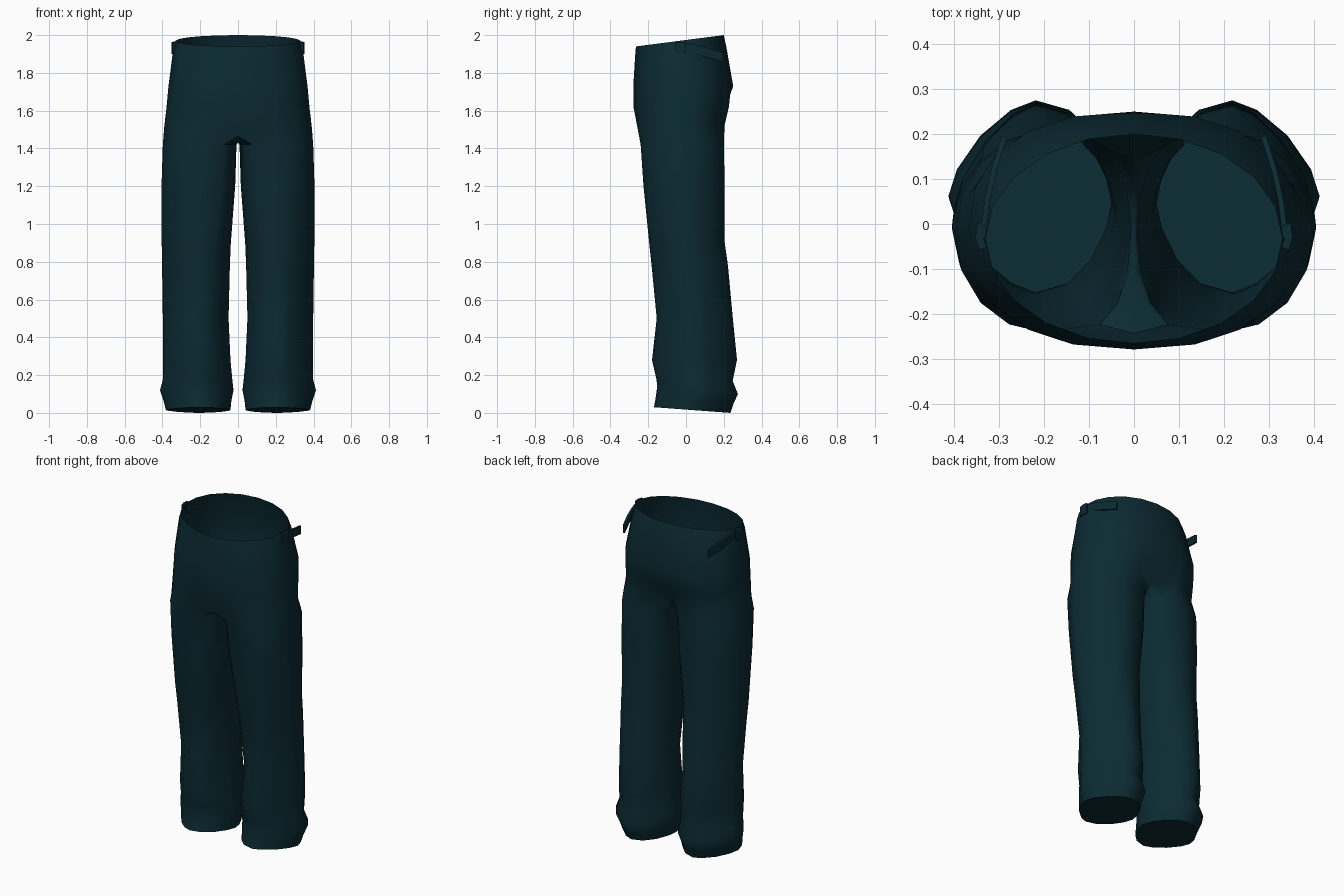
import bpy, bmesh, math
from mathutils import Vector

cube = bpy.data.objects.get("Cube")
if cube:
    bpy.data.objects.remove(cube, do_unlink=True)

teal = bpy.data.materials.new("dark teal cloth")
teal.use_nodes = True
colour = (0.0035, 0.0235, 0.0325, 1)
teal.diffuse_color = colour
bsdf = teal.node_tree.nodes["Principled BSDF"]
bsdf.inputs["Base Color"].default_value = colour
bsdf.inputs["Roughness"].default_value = 0.9

OUTER, INNER = 11, 5      # points round the outside and the inside of a leg


def power(v, p):
    return math.copysign(abs(v) ** p, v)


def ring(bm, angles, x0, x1, yf, yb, zf, zb, p=1.0, inner=1.0):
    """Cross-section tilted from zf to zb: p < 1 is boxy, p > 1 nears a diamond.
    A low inner value flattens the inseam."""
    cx, rx, cy, ry = (x0 + x1) / 2, (x1 - x0) / 2, (yf + yb) / 2, (yb - yf) / 2
    verts = []
    for a in angles:
        c, s = math.cos(a), power(math.sin(a), p)
        c = power(c, p if c > 0 else inner)
        verts.append(bm.verts.new((cx + rx * c, cy + ry * s,
                                   zf + (zb - zf) * (s + 1) / 2)))
    return verts


def bridge(bm, upper, lower, closed=False):
    n = len(upper)
    for i in range(n if closed else n - 1):
        j = (i + 1) % n
        bm.faces.new((upper[i], lower[i], lower[j], upper[j]))


def finish(name, bm, angle):
    mesh = bpy.data.meshes.new(name)
    bm.to_mesh(mesh)
    bm.free()
    mesh.materials.append(teal)
    obj = bpy.data.objects.new(name, mesh)
    bpy.context.collection.objects.link(obj)
    bpy.ops.object.select_all(action='DESELECT')
    obj.select_set(True)
    bpy.context.view_layer.objects.active = obj
    bpy.ops.object.shade_smooth_by_angle(angle=math.radians(angle))
    mirror = obj.modifiers.new("Mirror", 'MIRROR')
    mirror.use_clip = True
    mirror.merge_threshold = 0.0005


# Hips: half rings from the front centre round the side to the back centre
bm = bmesh.new()
half = [-math.pi / 2 + math.pi * i / (OUTER - 1) for i in range(OUTER)]
hips = [  # outer x, front y, back y, front z, back z, roundness
    (.33, -.265, .20, 1.94, 2.0, 1.0),
    (.344, -.269, .213, 1.895, 1.94, .95),
    (.368, -.279, .25, 1.73, 1.73, .85),
    (.378, -.278, .238, 1.62, 1.62, .88),
    (.39, -.27, .215, 1.52, 1.52, .94),
]
rows = [ring(bm, half, -x, x, yf, yb, zf, zb, p) for x, yf, yb, zf, zb, p in hips]
for row in rows:
    row[0].co.x = row[-1].co.x = 0
rows[-1][0].co.y, rows[-1][-1].co.y = -.243, .14    # cleft above the crotch
rows[-1][0].co.z = 1.465
rows[-2][-1].co.y = .21
for a, b in zip(rows, rows[1:]):
    bridge(bm, a, b)

# Crotch seam: a sagging line from back to front on the centre plane
back, front = rows[-1][-1].co.copy(), rows[-1][0].co.copy()
seam = []
for i in range(1, INNER + 1):
    t = i / (INNER + 1)
    co = back.lerp(front, t)
    co.z -= .06 * math.sin(math.pi * t) ** 0.6
    seam.append(bm.verts.new(co))

# Leg: full rings continuing the hips and the crotch seam
n = OUTER + INNER
start = -math.pi * (OUTER - 1) / n
full = [start + 2 * math.pi * i / n for i in range(n)]
leg = [  # inner x, outer x, front y, back y, front z, back z, roundness, inseam
    (.008, .398, -.24, .20, 1.42, 1.42, 1.0, .45),
    (.015, .405, -.225, .205, 1.2, 1.2, 1.08, .5),
    (.038, .404, -.195, .205, .9, .9, 1.2, .65),
    (.043, .402, -.182, .222, .78, .78, 1.25, .75),
    (.05, .398, -.155, .248, .5, .5, 1.35, .9),
    (.04, .396, -.18, .27, .28, .28, 1.35, .95),
    (.03, .398, -.157, .247, .18, .17, 1.32, 1.0),
    (.024, .413, -.152, .275, .14, .10, 1.32, 1.0),
    (.036, .392, -.162, .25, .07, .045, 1.3, 1.0),
    (.04, .382, -.17, .235, .03, 0, 1.3, 1.0),
]
previous = rows[-1] + seam
for section in leg:
    current = ring(bm, full, *section)
    bridge(bm, previous, current, closed=True)
    previous = current
bm.faces.new(previous[::-1])                        # closed hem
finish("trousers", bm, 50)


def band(name, points, half_height, half_width):
    """Flat strip with a rectangular section along a path."""
    bm = bmesh.new()
    sections = []
    for i, co in enumerate(points):
        a, b = points[max(i - 1, 0)], points[min(i + 1, len(points) - 1)]
        side = (Vector(b) - Vector(a)).cross(Vector((0, 0, 1))).normalized()
        up = Vector((0, 0, half_height))
        out = side * half_width
        sections.append([bm.verts.new(Vector(co) + d) for d in
                         (out + up, out - up, -out - up, -out + up)])
    for a, b in zip(sections, sections[1:]):
        bridge(bm, a, b, closed=True)
    bm.faces.new(sections[0])
    bm.faces.new(sections[-1])
    bmesh.ops.recalc_face_normals(bm, faces=bm.faces)
    finish(name, bm, 30)


# Side straps and the loops that hold them
band("waist_strap", [(.337, -.03, 1.94), (.327, .05, 1.925),
                     (.312, .12, 1.905), (.288, .195, 1.882)], .025, .006)
band("strap_loop", [(.336, -.055, 1.932), (.344, -.03, 1.932),
                    (.34, 0, 1.932)], .032, .009)
